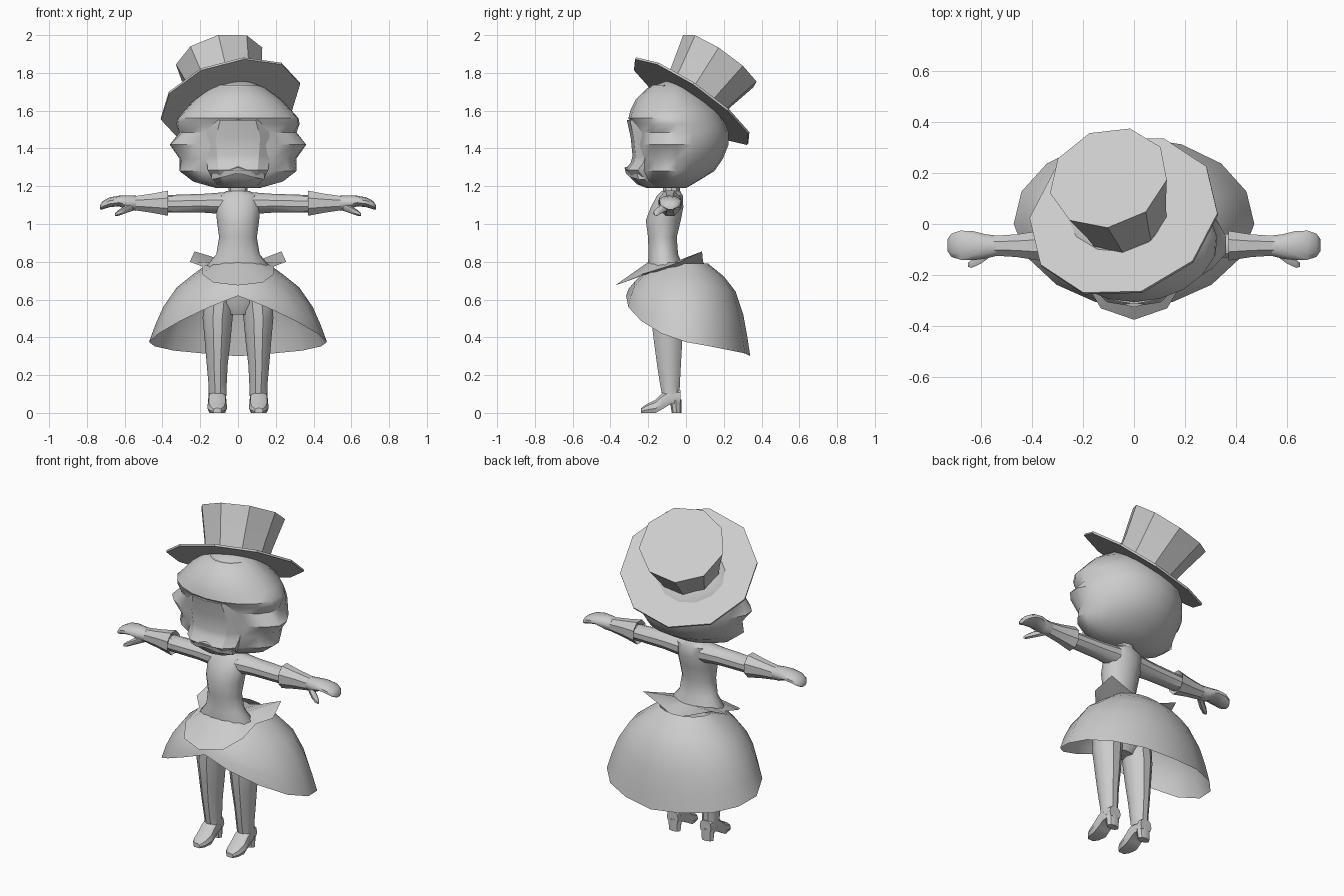
import bpy, bmesh, math
from mathutils import Vector as V

grey = bpy.data.materials.new("light grey")
grey.diffuse_color = (0.6, 0.6, 0.6, 1)


def loft(name, rings, caps=True, mirror=False, angle=35):
    """Skin a list of equal-length closed point rings."""
    bm = bmesh.new()
    rows = [[bm.verts.new(p) for p in r] for r in rings]
    n = len(rows[0])
    for a, b in zip(rows, rows[1:]):
        for i in range(n):
            j = (i + 1) % n
            bm.faces.new((a[i], a[j], b[j], b[i]))
    if caps:
        bm.faces.new(rows[0])
        bm.faces.new(rows[-1])
    bmesh.ops.recalc_face_normals(bm, faces=bm.faces)
    me = bpy.data.meshes.new(name)
    bm.to_mesh(me)
    bm.free()
    me.materials.append(grey)
    me.shade_smooth()
    me.set_sharp_from_angle(angle=math.radians(angle))
    ob = bpy.data.objects.new(name, me)
    bpy.context.collection.objects.link(ob)
    if mirror:
        ob.modifiers.new("mirror", "MIRROR")
    return ob


def ring(c, u, v, n, turn=0.0):
    c, u, v = V(c), V(u), V(v)
    return [c + u * math.cos(t) + v * math.sin(t)
            for t in (turn + math.tau * i / n for i in range(n))]


def flat_rings(rows, n):      # rows: x, y, z, rx, ry
    return [ring((x, y, z), (rx, 0, 0), (0, ry, 0), n) for x, y, z, rx, ry in rows]


def side_rings(rows, n):      # rows along x: x, y, z, ry, rz
    return [ring((x, y, z), (0, ry, 0), (0, 0, rz), n, math.pi / n)
            for x, y, z, ry, rz in rows]


def lerp_table(t, table):
    for (a, p), (b, q) in zip(table, table[1:]):
        if t <= b:
            return p + (q - p) * max(0, t - a) / (b - a)
    return table[-1][1]


# Tilted hat: thin brim and flared crown share one axis
axis = V((-.22, .56, .80)).normalized()
u = axis.cross(V((0, 0, 1))).normalized()
w = axis.cross(u)
brim_c = V((-.04, .03, 1.65))


def hat_ring(h, r, n):
    return ring(brim_c + axis * h, u * r, w * r, n, .2)


loft("hat_brim", [hat_ring(-.006, .38, 10), hat_ring(.006, .38, 10)])
loft("hat_crown", [hat_ring(0, .175, 9), hat_ring(.10, .195, 9), hat_ring(.27, .238, 9)])

# Hair: smooth at the back, scalloped curls on the front sides
# rows: z, front half width, front depth, back half width, back depth
hair_rows = [(1.19, .12, .13, .10, .05), (1.225, .25, .17, .20, .11),
             (1.28, .325, .20, .26, .20), (1.345, .315, .20, .29, .245),
             (1.42, .378, .215, .31, .275), (1.485, .31, .22, .31, .275),
             (1.53, .335, .235, .30, .26), (1.56, .33, .255, .29, .245),
             (1.60, .29, .245, .27, .225), (1.66, .235, .215, .21, .165),
             (1.72, .15, .155, .13, .09), (1.755, .06, .06, .05, .03)]
hair = []
for z, xf, yf, xb, yb in hair_rows:
    pts = []
    for i in range(20):
        t = math.tau * i / 20
        c = math.cos(t)
        k = min(1, max(0, .25 - 1.5 * c))
        pts.append((math.sin(t) * (xf + (xb - xf) * k), -.05 - c * (yf if c > 0 else yb), z))
    hair.append(pts)
loft("hair", hair, angle=40)

# Face: flat slab leaning back, with a jutting muzzle and small chin
# rows: z, half width, front y
face = []
for z, hw, y in [(1.19, .07, -.20), (1.21, .11, -.25), (1.245, .14, -.285),
                 (1.285, .16, -.315), (1.325, .165, -.285), (1.36, .17, -.275),
                 (1.46, .18, -.285), (1.55, .145, -.305)]:
    face.append([(-hw, -.12, z), (-hw, y + .06, z), (-hw * .65, y + .008, z), (0, y - .008, z),
                 (hw * .65, y + .008, z), (hw, y + .06, z), (hw, -.12, z)])
loft("face", face, angle=25)

# Upper lip ridge across the muzzle
loft("muzzle", [[(x, -.22, z - .03), (x, y, z - .03), (x, y - .008, z), (x, -.22, z + .025)]
                for x, y, z in [(-.14, -.25, 1.265), (-.07, -.30, 1.28), (0, -.318, 1.30),
                                (.07, -.30, 1.28), (.14, -.25, 1.265)]])

# Rounded fringe over the forehead
loft("fringe", [[(hw * math.sin(a), -.05 - d * math.cos(a), z) for a in
                 [math.radians(-60 + 15 * i) for i in range(9)]] + [(0, -.08, z)]
                for z, hw, d in [(1.535, .17, .252), (1.60, .20, .245),
                                 (1.67, .19, .205), (1.735, .12, .13)]], angle=40)

# Body
loft("neck", flat_rings([(0, -.075, 1.12, .055, .05), (0, -.08, 1.25, .045, .045)], 10))
loft("torso", flat_rings([(0, -.10, .52, .07, .05), (0, -.10, .58, .14, .08),
                          (0, -.10, .72, .17, .10), (0, -.11, .78, .165, .095),
                          (0, -.12, .84, .115, .08), (0, -.125, .93, .10, .078),
                          (0, -.12, 1.02, .112, .095), (0, -.10, 1.09, .118, .088),
                          (0, -.085, 1.15, .115, .07), (0, -.08, 1.175, .06, .05)], 14))

# Arms with flared cuffs and mitten gloves
loft("arm", side_rings([(.07, -.085, 1.11, .065, .058), (.18, -.085, 1.11, .053, .05),
                        (.38, -.085, 1.107, .048, .046)], 10), mirror=True)
loft("glove_cuff", side_rings([(.39, -.085, 1.11, .045, .045), (.37, -.085, 1.11, .063, .072),
                               (.46, -.085, 1.11, .048, .054), (.55, -.085, 1.11, .042, .040)], 8),
     mirror=True, angle=30)
loft("glove_hand", side_rings([(.54, -.085, 1.11, .042, .040), (.58, -.088, 1.112, .050, .040),
                               (.63, -.085, 1.122, .060, .028), (.68, -.083, 1.115, .060, .026),
                               (.715, -.083, 1.10, .048, .022), (.73, -.083, 1.088, .025, .012)], 10),
     mirror=True, angle=50)
loft("thumb", side_rings([(.555, -.10, 1.095, .025, .025), (.60, -.135, 1.075, .024, .020),
                          (.635, -.155, 1.058, .019, .015), (.65, -.16, 1.05, .009, .008)], 6),
     mirror=True, angle=50)

# Legs
loft("leg", flat_rings([(.108, -.08, .09, .047, .048), (.108, -.085, .15, .048, .055),
                        (.110, -.09, .25, .055, .066), (.108, -.095, .38, .068, .079),
                        (.108, -.10, .50, .079, .088), (.098, -.10, .62, .085, .085)], 10),
     mirror=True)

# Heeled boots: rows y, sole z, top z, half width
boot = []
for y, lo, hi, hw in [(-.237, 0, .025, .022), (-.21, 0, .045, .043), (-.16, 0, .07, .052),
                      (-.125, .02, .105, .050), (-.085, .045, .125, .048), (-.028, .055, .12, .038)]:
    boot.append([(.11 + sx * hw, y, lo + (hi - lo) * f) for sx, f in
                 [(-.8, 0), (.8, 0), (1, .35), (.85, .8), (.4, 1), (-.4, 1), (-.85, .8), (-1, .35)]])
loft("boot", boot, mirror=True)
loft("boot_heel", flat_rings([(.11, -.05, 0, .038, .025), (.11, -.055, .07, .042, .032)], 8),
     mirror=True)

# Open-front bell skirt: hem height depends on the angle from the front
HEM = [(0, .62), (30, .54), (60, .435), (90, .375), (135, .33), (180, .30)]
WIDE = [(.30, .49), (.38, .47), (.54, .41), (.66, .33), (.74, .23), (.79, .16)]
FRONT = [(.30, .34), (.54, .335), (.65, .31), (.72, .25), (.79, .17)]
BACK = [(.30, .34), (.50, .31), (.65, .26), (.76, .17), (.80, .10)]
skirt = []
for f in (0, .14, .30, .55, .78, 1):
    pts = []
    for i in range(16):
        d = 360 * i / 16
        c, s = math.cos(math.radians(d)), math.sin(math.radians(d))
        z = .79 + (lerp_table(min(d, 360 - d), HEM) - .79) * f
        pts.append((s * lerp_table(z, WIDE), -c * lerp_table(z, FRONT if c > 0 else BACK), z))
    skirt.append(pts)
loft("skirt", skirt, caps=False, angle=30)

# Waist frill: front flap dips, side tips rise, back dips again
# rows: angle from front, outer x, y, z
TIPS = [(0, 0, -.375, .675), (35, .13, -.33, .69), (65, .19, -.23, .735), (95, .19, -.10, .775),
        (120, .255, -.03, .80), (145, .23, .085, .855), (165, .10, .09, .80), (180, 0, .11, .765)]
TIPS += [(-a, -x, y, z) for a, x, y, z in TIPS[-2:0:-1]]
inner, outer, under = [], [], []
for a, x, y, z in TIPS:
    t = math.radians(a)
    p = V((.13 * math.sin(t), -.115 - .09 * math.cos(t), .795))
    inner.append(p)
    outer.append(V((x, y, z)))
    under.append(p - V((0, 0, .04)))
loft("waist_frill", [inner, outer, under], caps=False, angle=30)
